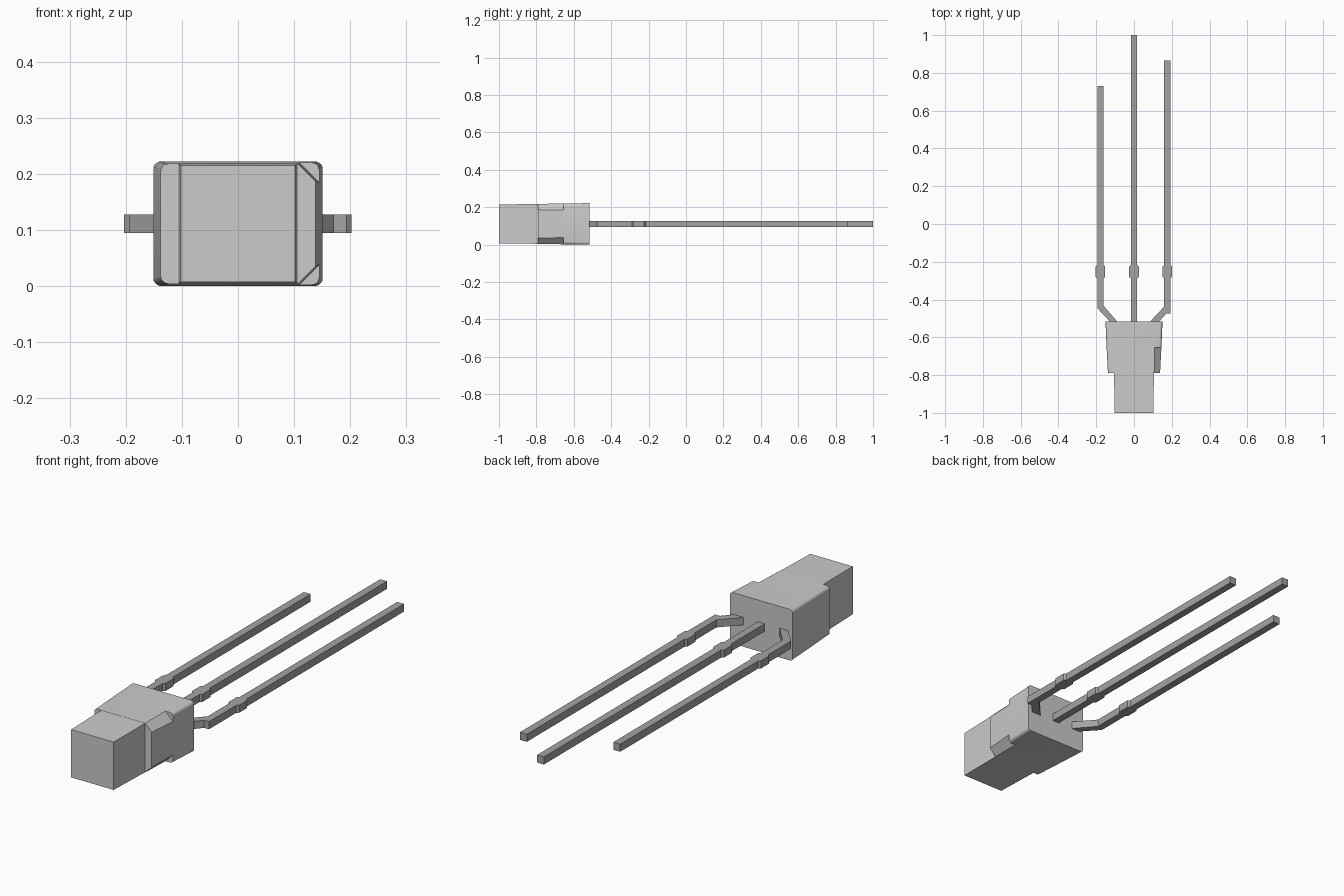
import bpy, bmesh, math

cube = bpy.data.objects.get("Cube")
if cube:
    bpy.data.objects.remove(cube, do_unlink=True)


def make_material(name, value):
    mat = bpy.data.materials.new(name)
    mat.use_nodes = True
    color = (value, value, value, 1)
    mat.diffuse_color = color
    mat.node_tree.nodes["Principled BSDF"].inputs["Base Color"].default_value = color
    return mat


HOUSING = make_material("light grey plastic", 0.60)
METAL = make_material("grey metal", 0.37)


def loft(name, rings, mat):
    """Join matching rings of points into a closed solid."""
    bm = bmesh.new()
    loops = [[bm.verts.new(p) for p in ring] for ring in rings]
    n = len(loops[0])
    for a, b in zip(loops, loops[1:]):
        for i in range(n):
            j = (i + 1) % n
            bm.faces.new((a[i], a[j], b[j], b[i]))
    bm.faces.new(loops[0][::-1])
    bm.faces.new(loops[-1])
    bmesh.ops.remove_doubles(bm, verts=bm.verts, dist=1e-5)
    bmesh.ops.recalc_face_normals(bm, faces=bm.faces)
    mesh = bpy.data.meshes.new(name)
    bm.to_mesh(mesh)
    bm.free()
    mesh.materials.append(mat)
    obj = bpy.data.objects.new(name, mesh)
    bpy.context.collection.objects.link(obj)
    return obj


MID = 0.111   # height of the centre line
STEPS = 5


def section(y, w, h, r, cut=0.0):
    """Rounded rectangle across y; cut chamfers the two +x corners."""
    pts = []
    for k, (sx, sz) in enumerate(((1, 1), (-1, 1), (-1, -1), (1, -1))):
        for i in range(STEPS + 1):
            t = i / STEPS
            if cut and sx > 0:
                s = t if sz > 0 else 1 - t
                x, z = w - cut * s, sz * (h - cut * (1 - s))
            else:
                a = math.radians(90 * (k + t))
                x = sx * (w - r) + r * math.cos(a)
                z = sz * (h - r) + r * math.sin(a)
            pts.append((x, y, MID + z))
    return pts


# Housing: tapered block with stepped notches on two front corners
body = loft("housing", [
    section(-0.517, 0.151, 0.111, 0.014),
    section(-0.655, 0.145, 0.109, 0.014),
    section(-0.655, 0.145, 0.109, 0.014, 0.036),
    section(-0.79, 0.138, 0.107, 0.014, 0.031),
], HOUSING)

# Lens: slightly tapered square block at the front
loft("lens", [
    [(sx * w, y, MID + sz * h) for sx, sz in ((1, 1), (-1, 1), (-1, -1), (1, -1))]
    for y, w, h in ((-0.78, 0.106, 0.1065), (-1.0, 0.102, 0.104))
], HOUSING)


def lead(name, x, tip, inner, outer):
    """Flat lead: each edge runs from its root up past the collar to the tip."""
    def edge(s, root):
        steps = ((-0.288, 0.0165), (-0.28, 0.0255), (-0.225, 0.0255),
                 (-0.217, 0.0165), (tip, 0.0165))
        return root + [(x + s * w, y) for y, w in steps]
    side = 1 if x >= 0 else -1
    outline = edge(-side, inner) + edge(side, outer)[::-1]
    return loft(name, [[(px, py, z) for px, py in outline]
                       for z in (MID - 0.0165, MID + 0.0165)], METAL)


# Leads: straight centre one, two cranked outer ones
lead("centre_lead", 0.0, 1.0, [(-0.0165, -0.53)], [(0.0165, -0.53)])
lead("right_lead", -0.178, 0.73,
     [(-0.077, -0.53), (-0.1615, -0.432)],
     [(-0.115, -0.53), (-0.1945, -0.445)])
lead("left_lead", 0.1765, 0.865,
     [(0.073, -0.53), (0.16, -0.437)],
     [(0.122, -0.53), (0.17, -0.475), (0.193, -0.475)])

# Smooth only the rounded housing edges
bpy.ops.object.select_all(action="DESELECT")
body.select_set(True)
bpy.context.view_layer.objects.active = body
bpy.ops.object.shade_smooth_by_angle(angle=math.radians(25))
